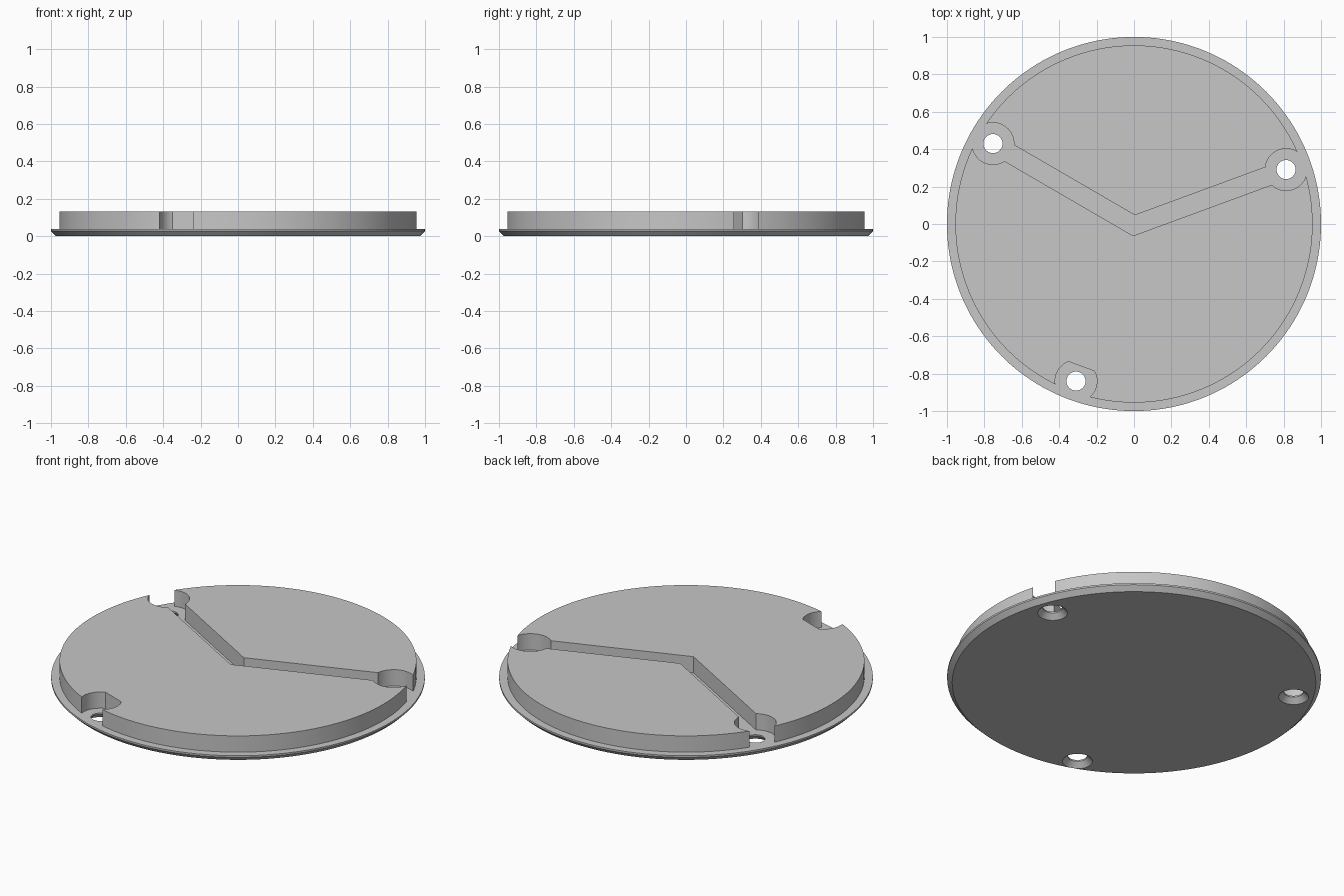
import bpy, bmesh
from math import cos, sin, atan2, acos, pi
from mathutils import Vector

if "Cube" in bpy.data.objects:
    bpy.data.objects.remove(bpy.data.objects["Cube"], do_unlink=True)

RIM_Z, TOP_Z = 0.037, 0.133      # top of flange, top of raised plate
HOLE_R, SINK_R, POCKET_R = 0.051, 0.08, 0.112
LEFT_HOLE, RIGHT_HOLE, FRONT_HOLE = (0.813, 0.291), (-0.754, 0.43), (-0.31, -0.84)
HOLES = (LEFT_HOLE, RIGHT_HOLE, FRONT_HOLE)

grey = bpy.data.materials.new("plain grey")
grey.use_nodes = True
grey.diffuse_color = (0.57, 0.57, 0.57, 1)
grey.node_tree.nodes["Principled BSDF"].inputs["Base Color"].default_value = grey.diffuse_color


def arc(centre, radius, start=0.0, sweep=2 * pi, steps=64):
    """Points along an arc; a full circle leaves out the repeated end point."""
    count = steps if sweep >= 2 * pi else steps + 1
    return [(centre[0] + radius * cos(start + sweep * i / steps),
             centre[1] + radius * sin(start + sweep * i / steps)) for i in range(count)]


def loft(name, layers):
    """Closed solid through stacked outlines, each given as (points, z)."""
    bm = bmesh.new()
    rings = [[bm.verts.new((x, y, z)) for x, y in pts] for pts, z in layers]
    n = len(rings[0])
    bm.faces.new(rings[0][::-1])
    bm.faces.new(rings[-1])
    for low, high in zip(rings, rings[1:]):
        for i in range(n):
            j = (i + 1) % n
            bm.faces.new((low[i], low[j], high[j], high[i]))
    bmesh.ops.recalc_face_normals(bm, faces=bm.faces)
    mesh = bpy.data.meshes.new(name)
    bm.to_mesh(mesh)
    bm.free()
    mesh.materials.append(grey)
    obj = bpy.data.objects.new(name, mesh)
    bpy.context.collection.objects.link(obj)
    return obj


def cut(target, cutter):
    """Subtract the cutter and throw it away."""
    cutter.hide_render = True
    bpy.context.view_layer.objects.active = target
    mod = target.modifiers.new("cut", "BOOLEAN")
    mod.operation, mod.solver, mod.object = "DIFFERENCE", "EXACT", cutter
    bpy.ops.object.modifier_apply(modifier=mod.name)
    bpy.data.objects.remove(cutter, do_unlink=True)


def prism(points):
    return loft("cutter", [(points, RIM_Z - 0.05), (points, TOP_Z + 0.05)])


def disc(radius):
    return arc((0, 0), radius, steps=160)


# Flange with a chamfered lower edge and three countersunk screw holes
flange = loft("base_flange", [(disc(0.973), 0), (disc(1), 0.027), (disc(1), RIM_Z)])
for hole in HOLES:
    sink = SINK_R - HOLE_R
    cut(flange, loft("cutter", [(arc(hole, SINK_R + 0.02), -0.02),
                                (arc(hole, HOLE_R), sink),
                                (arc(hole, HOLE_R), RIM_Z + 0.05)]))

# Raised plate with round screw pockets open to the rim
plate = loft("raised_plate", [(disc(0.955), RIM_Z), (disc(0.955), TOP_Z)])
for hole in (LEFT_HOLE, RIGHT_HOLE):
    cut(plate, prism(arc(hole, POCKET_R)))

# Front pocket has a flat wall on its inner side
inward = atan2(-FRONT_HOLE[1], -FRONT_HOLE[0])
half = acos(0.084 / POCKET_R)
cut(plate, prism(arc(FRONT_HOLE, POCKET_R, inward + half, 2 * pi - 2 * half)))

# Bent channel joining the two rear pockets, mitred at the middle
bend = Vector((0, -0.008))
ends = [Vector(LEFT_HOLE), Vector(RIGHT_HOLE)]
dirs = [(e - bend).normalized() for e in ends]
sides = [Vector((-d.y, d.x)) * 0.05 for d in dirs]
middle = (dirs[0] + dirs[1]).normalized()
mitre = middle * (0.05 / abs(dirs[0].x * middle.y - dirs[0].y * middle.x))
cut(plate, prism([ends[0] - sides[0], ends[0] + sides[0], bend + mitre,
                  ends[1] - sides[1], ends[1] + sides[1], bend - mitre]))

# Smooth round walls, crisp edges
for obj in (flange, plate):
    bpy.ops.object.select_all(action="DESELECT")
    obj.select_set(True)
    bpy.context.view_layer.objects.active = obj
    bpy.ops.object.shade_smooth_by_angle()
